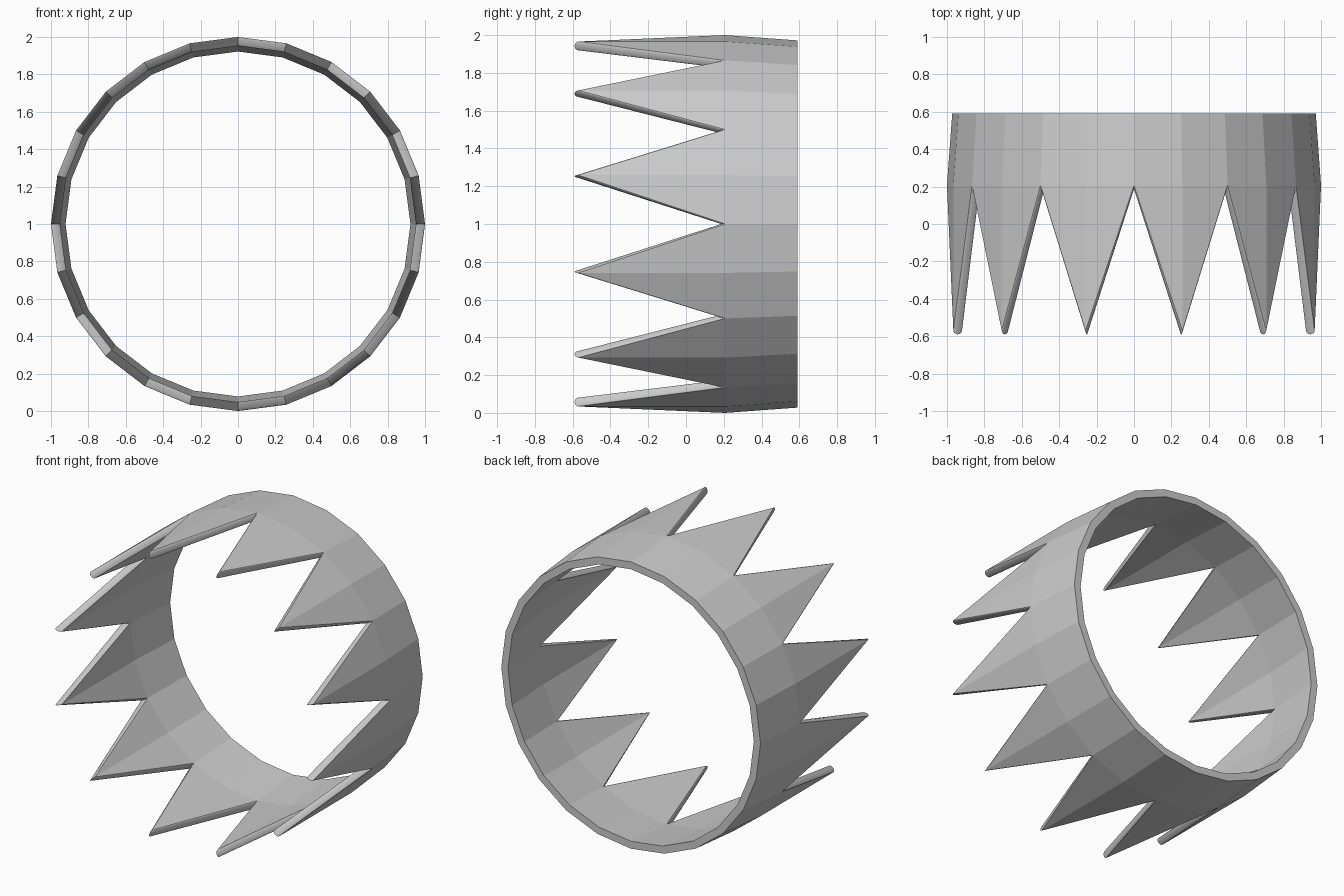
import bpy, bmesh, math

if "Cube" in bpy.data.objects:
    bpy.data.objects.remove(bpy.data.objects["Cube"])

SIDES = 24
BACK, BEND, TIP = 0.59, 0.207, -0.57   # positions along y
R_OUT, R_IN = 1.0, 0.952               # wall radii at the teeth
B_OUT, B_IN = 0.972, 0.922             # wall radii at the back rim
ROUND = 0.02                           # depth of the rounded tooth edge
STEPS = 6


def section(front):
    """Closed wall section as (y, radius) with a rounded front edge."""
    mid, half = (R_OUT + R_IN) / 2, (R_OUT - R_IN) / 2
    pts = [(BACK, B_OUT), (BEND, R_OUT)]
    for i in range(STEPS + 1):
        a = math.pi * i / STEPS
        pts.append((front - ROUND * math.sin(a), mid + half * math.cos(a)))
    return pts + [(BEND, R_IN), (BACK, B_IN)]


bm = bmesh.new()

# Alternate valley and tip sections around the y axis
columns = []
for k in range(SIDES):
    a = 2 * math.pi * k / SIDES
    pts = section(TIP if k % 2 else BEND)
    columns.append([bm.verts.new((r * math.sin(a), y, 1 + r * math.cos(a)))
                    for y, r in pts])

# Skin neighbouring sections
n = len(columns[0])
for k in range(SIDES):
    c, d = columns[k], columns[(k + 1) % SIDES]
    for i in range(n):
        j = (i + 1) % n
        bm.faces.new((c[i], c[j], d[j], d[i]))

# Collapse the valleys, turning the tooth sides into triangles
bmesh.ops.remove_doubles(bm, verts=bm.verts, dist=0.0005)
bmesh.ops.recalc_face_normals(bm, faces=bm.faces)

mesh = bpy.data.meshes.new("toothed_ring")
bm.to_mesh(mesh)
bm.free()
ring = bpy.data.objects.new("toothed_ring", mesh)
bpy.context.collection.objects.link(ring)
